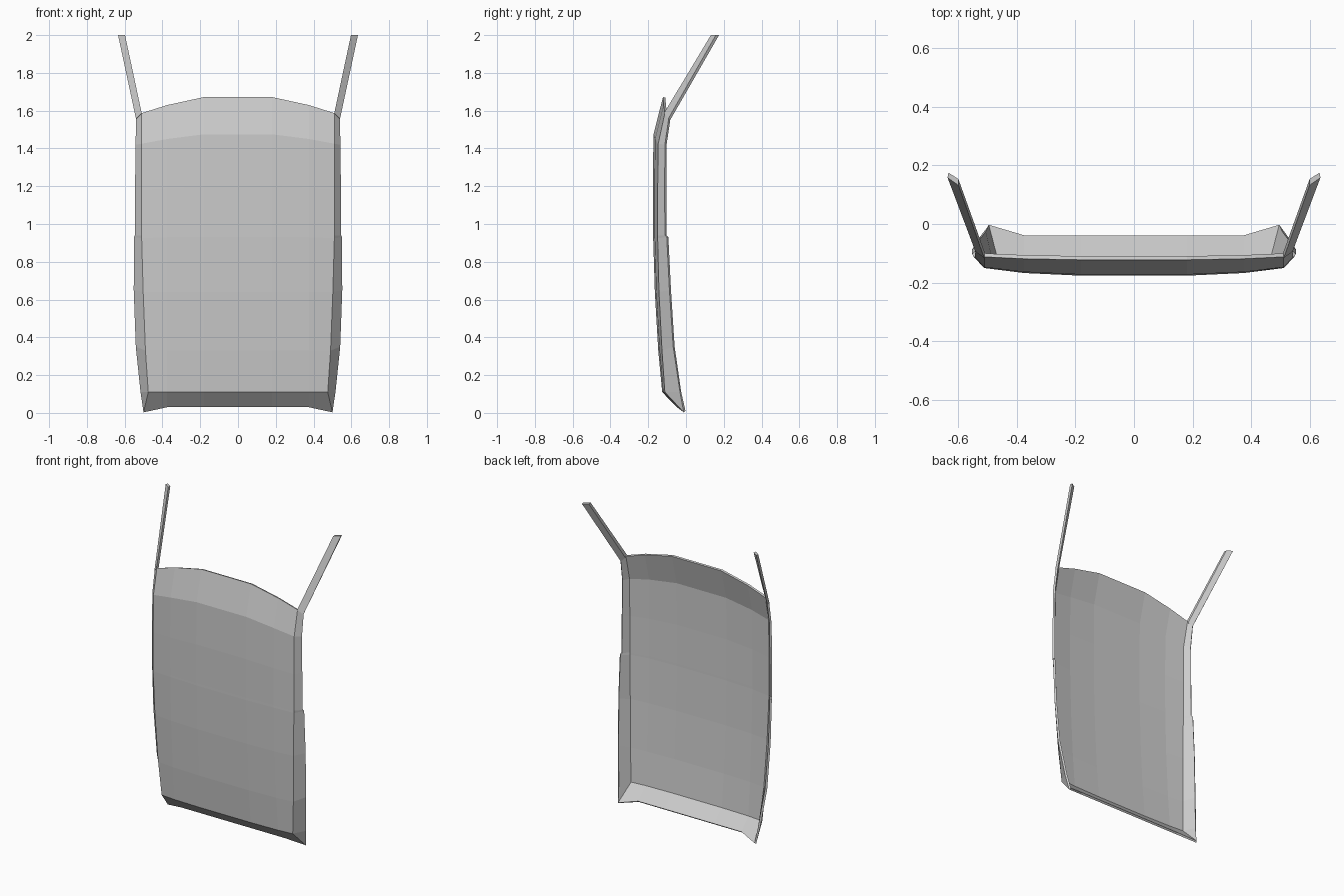
import bpy, bmesh

if "Cube" in bpy.data.objects:
    bpy.data.objects.remove(bpy.data.objects["Cube"])


def make_object(name, bm):
    mesh = bpy.data.meshes.new(name)
    bm.to_mesh(mesh)
    bm.free()
    obj = bpy.data.objects.new(name, mesh)
    bpy.context.collection.objects.link(obj)
    return obj


# Half cross-sections, bottom to top: (centre z, centre y, crease point, flange rear edge)
rows = [
    (0.03, -0.048, (0.50, -0.012, 0.003), (0.50, -0.012, 0.003)),
    (0.11, -0.126, (0.475, -0.112, 0.11), (0.516, -0.032, 0.11)),
    (0.33, -0.147, (0.49, -0.127, 0.33), (0.541, -0.068, 0.35)),
    (0.64, -0.165, (0.502, -0.143, 0.64), (0.552, -0.088, 0.65)),
    (0.93, -0.174, (0.51, -0.150, 0.925), (0.551, -0.102, 0.93)),
    (0.945, -0.174, (0.51, -0.150, 0.94), (0.546, -0.112, 0.94)),
    (1.20, -0.176, (0.51, -0.150, 1.18), (0.545, -0.113, 1.18)),
    (1.475, -0.172, (0.51, -0.147, 1.425), (0.542, -0.112, 1.42)),
    (1.672, -0.122, (0.51, -0.112, 1.587), (0.54, -0.092, 1.555)),
]

# Curved outer panel with bottom lip and side flanges
bm = bmesh.new()
grid = []
for z, y, crease, rear in rows:
    mid_z = z + (crease[2] - z) * 0.5 if z > 1 else z
    mid_y = y if z < 0.05 else y + (crease[1] - y) * 0.35
    half = [(0.18, y, z), (0.375, mid_y, mid_z), crease, rear]
    points = [(-px, py, pz) for px, py, pz in reversed(half)] + half
    grid.append([bm.verts.new(p) for p in points])
for low, high in zip(grid, grid[1:]):
    for c in range(len(low) - 1):
        bm.faces.new((low[c], low[c + 1], high[c + 1], high[c]))
bmesh.ops.remove_doubles(bm, verts=bm.verts[:], dist=0.0001)
panel = make_object("curved_panel", bm)
solid = panel.modifiers.new("thickness", 'SOLIDIFY')
solid.thickness = 0.013
solid.offset = -1

# Raked posts rising from the upper corners
base = [(0.51, -0.116, 1.588), (0.54, -0.094, 1.557),
        (0.531, -0.084, 1.550), (0.508, -0.098, 1.575)]
tip = [(0.598, 0.132, 2.0), (0.635, 0.158, 2.0),
       (0.632, 0.175, 2.0), (0.598, 0.153, 2.0)]
for side, label in ((1, "right"), (-1, "left")):
    bm = bmesh.new()
    a = [bm.verts.new((side * x, y, z)) for x, y, z in base]
    b = [bm.verts.new((side * x, y, z)) for x, y, z in tip]
    for i in range(4):
        j = (i + 1) % 4
        bm.faces.new((a[i], a[j], b[j], b[i]))
    bm.faces.new(a)
    bm.faces.new(b)
    bmesh.ops.recalc_face_normals(bm, faces=bm.faces[:])
    make_object(label + "_post", bm)
